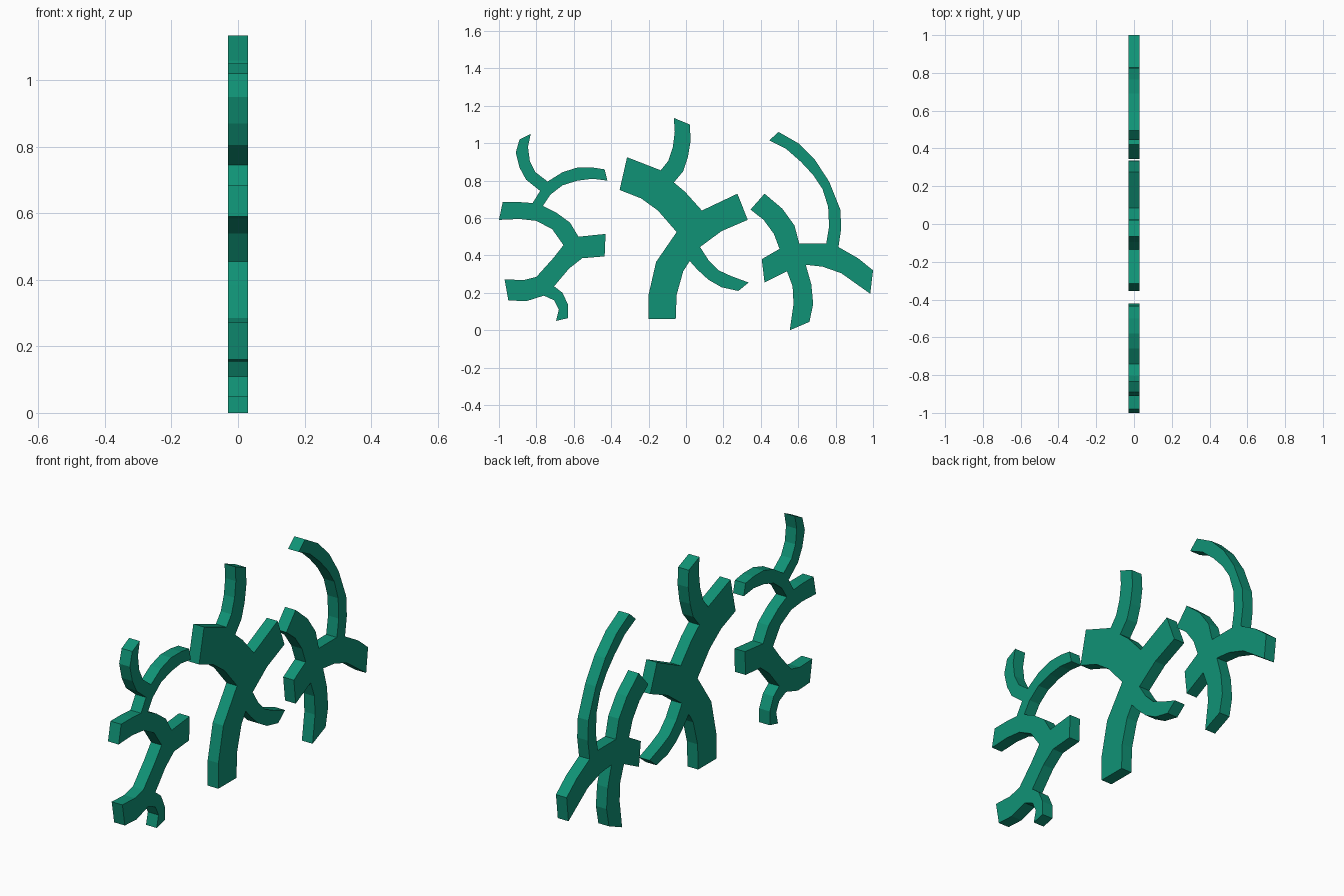
import bpy, bmesh

HALF = 0.03  # half of the slab thickness along x

green = bpy.data.materials.new("jade_green")
green.diffuse_color = (0.005, 0.29, 0.18, 1)


def slab(name, outline):
    """Extrude a closed (y, z) outline along x into a flat slab."""
    bm = bmesh.new()
    face = bm.faces.new([bm.verts.new((-HALF, y, z)) for y, z in outline])
    ext = bmesh.ops.extrude_face_region(bm, geom=[face])
    verts = [v for v in ext["geom"] if isinstance(v, bmesh.types.BMVert)]
    bmesh.ops.translate(bm, verts=verts, vec=(2 * HALF, 0, 0))
    bmesh.ops.recalc_face_normals(bm, faces=bm.faces)
    bmesh.ops.triangulate(bm, faces=[f for f in bm.faces if len(f.verts) > 4])
    mesh = bpy.data.meshes.new(name)
    bm.to_mesh(mesh)
    bm.free()
    mesh.materials.append(green)
    obj = bpy.data.objects.new(name, mesh)
    bpy.context.collection.objects.link(obj)


# Left branching glyph: thin horns on top, two forks below
slab("left_branch", [
    (-.83, 1.05), (-.89, 1.02), (-.91, .95), (-.89, .87), (-.855, .805), (-.78, .745),
    (-.82, .68), (-.89, .685), (-.98, .685), (-1, .59), (-.89, .595), (-.80, .585),
    (-.715, .54), (-.655, .455), (-.71, .385), (-.80, .285), (-.87, .268), (-.97, .272),
    (-.95, .16), (-.855, .155), (-.76, .185), (-.705, .16), (-.68, .11), (-.695, .05),
    (-.63, .065), (-.63, .135), (-.66, .20), (-.705, .235), (-.625, .33), (-.555, .385),
    (-.435, .395), (-.43, .515), (-.575, .50), (-.62, .575), (-.695, .63), (-.765, .665),
    (-.725, .725), (-.66, .775), (-.58, .80), (-.50, .81), (-.42, .80), (-.435, .86),
    (-.50, .87), (-.58, .87), (-.66, .845), (-.74, .795), (-.805, .845), (-.835, .905),
    (-.845, .98)])

# Centre branching glyph: the widest strokes
slab("centre_branch", [
    (-.065, 1.135), (.02, 1.10), (.025, 1.015), (.01, .925), (-.015, .85), (-.065, .79),
    (-.005, .74), (.085, .64), (.275, .73), (.33, .59), (.19, .53), (.075, .445),
    (.12, .375), (.175, .32), (.24, .29), (.335, .255), (.28, .21), (.19, .23),
    (.12, .27), (.06, .325), (.02, .37), (-.015, .315), (-.05, .19), (-.055, .06),
    (-.2, .06), (-.2, .19), (-.16, .365), (-.05, .525), (-.15, .64), (-.24, .705),
    (-.355, .75), (-.315, .925), (-.135, .855), (-.095, .905), (-.07, .98), (-.06, 1.06)])

# Right branching glyph: long thin arc over a low fork
slab("right_branch", [
    (.495, 1.06), (.445, 1.015), (.535, .97), (.615, .90), (.68, .83), (.73, .755),
    (.76, .66), (.765, .555), (.75, .465), (.605, .465), (.58, .56), (.515, .65),
    (.42, .73), (.345, .645), (.415, .59), (.47, .515), (.50, .435), (.405, .38),
    (.42, .255), (.54, .315), (.57, .235), (.575, .14), (.555, 0), (.66, .045),
    (.68, .14), (.67, .245), (.64, .35), (.73, .34), (.83, .305), (.985, .195),
    (1.0, .32), (.92, .385), (.815, .445), (.83, .545), (.825, .645), (.765, .795),
    (.69, .91), (.60, 1.0)])
